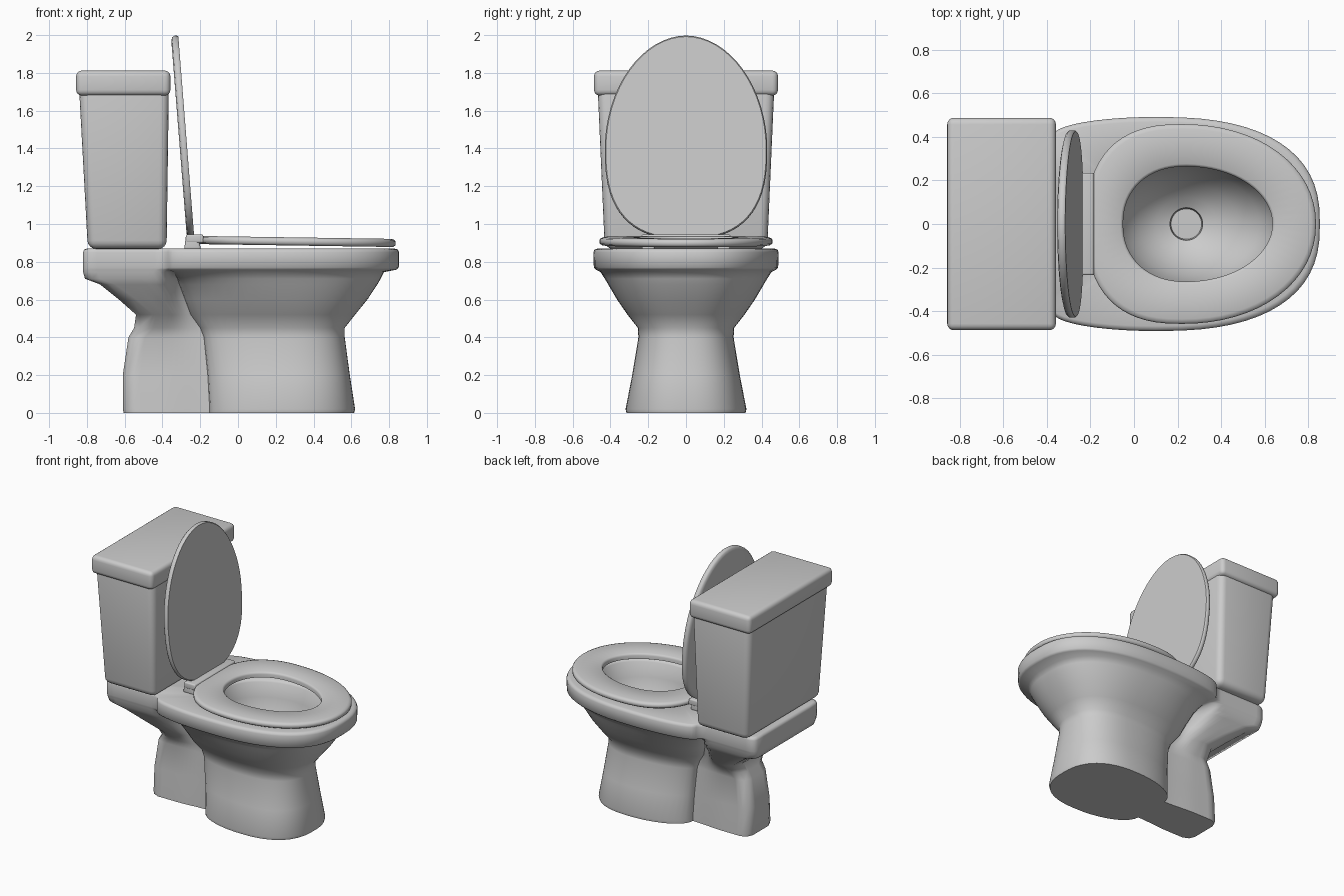
import bpy, bmesh, math
from mathutils import Vector

if "Cube" in bpy.data.objects:
    bpy.data.objects.remove(bpy.data.objects["Cube"])


def finish(bm, name, angle=35):
    bmesh.ops.recalc_face_normals(bm, faces=bm.faces)
    me = bpy.data.meshes.new(name)
    bm.to_mesh(me)
    bm.free()
    ob = bpy.data.objects.new(name, me)
    bpy.context.collection.objects.link(ob)
    bpy.ops.object.select_all(action='DESELECT')
    ob.select_set(True)
    bpy.context.view_layer.objects.active = ob
    bpy.ops.object.shade_smooth_by_angle(angle=math.radians(angle))
    return ob


def loft(name, rings, closed=False, angle=35):
    """Bridge rings of equal point count; cap the ends unless closed."""
    bm = bmesh.new()
    vs = [[bm.verts.new(p) for p in r] for r in rings]
    n = len(vs[0])
    pairs = list(zip(vs, vs[1:])) + ([(vs[-1], vs[0])] if closed else [])
    for a, b in pairs:
        for i in range(n):
            j = (i + 1) % n
            bm.faces.new((a[i], a[j], b[j], b[i]))
    if not closed:
        bm.faces.new(vs[0])
        bm.faces.new(vs[-1])
    return finish(bm, name, angle)


def mirror(half):
    return half + [(x, -y) for x, y in reversed(half[1:-1])]


def smooth(t):
    t = max(0.0, min(1.0, t))
    return t * t * (3 - 2 * t)


def egg(xf, xc, xr, hw, nf=2.0, nr=2.0, count=32):
    """Egg outline with separate front and rear roundness."""
    half = []
    for i in range(count + 1):
        th = math.pi * i / count
        c, s = math.cos(th), max(0.0, math.sin(th))
        n, a = (nf, xf - xc) if c >= 0 else (nr, xc - xr)
        x = xc + math.copysign(abs(c) ** (2 / n), c) * a
        half.append((x, 0.0 if i in (0, count) else hw * s ** (2 / n)))
    return mirror(half)


def body_outline(xf, xc, hw, xw, ww, xr, hr, r=0.04):
    """Rounded front, rounded back of bowl to waist xw, wings from x=-0.4, squared rear xr."""
    half = []
    for i in range(17):
        th = math.pi / 2 * i / 16
        half.append((xc + (xf - xc) * abs(math.cos(th)) ** 0.8,
                     hw * math.sin(th) ** 0.8))
    for i in range(1, 11):
        th = math.pi / 2 * i / 10
        half.append((xc + (xw - xc) * math.sin(th), ww + (hw - ww) * math.cos(th)))
    for i in range(1, 13):
        x = xw + (xr + r - xw) * i / 12
        half.append((x, ww + (hr - ww) * smooth((xw - x) / (xw + 0.41))))
    half += [(xr + 0.3 * r, hr - 0.3 * r), (xr, hr - r)]
    half += [(xr, (hr - r) * (1 - i / 5)) for i in range(1, 6)]
    return mirror(half)


# Bowl body: pedestal, flared bowl, rear wings and shelf, rim
sections = [  # z, front, centre, half width, waist x, waist width, rear, rear width, corner
    (0.00, .615, .24, .315, -.15, .135, -.605, .15, .06),
    (0.02, .62, .24, .32, -.15, .135, -.61, .15, .06),
    (0.20, .592, .24, .285, -.16, .13, -.61, .14, .06),
    (0.40, .565, .22, .252, -.18, .125, -.58, .135, .06),
    (0.45, .565, .22, .255, -.20, .125, -.55, .15, .08),
    (0.52, .62, .20, .31, -.25, .15, -.54, .215, .09),
    (0.60, .685, .18, .365, -.28, .18, -.63, .28, .07),
    (0.68, .738, .14, .412, -.31, .22, -.73, .34, .05),
    (0.71, .755, .12, .43, -.32, .27, -.81, .36, .04),
    (0.745, .772, .10, .452, -.34, .34, -.82, .368, .04),
    (0.758, .838, .10, .477, -.37, .395, -.82, .372, .04),
    (0.77, .851, .10, .488, -.37, .405, -.82, .375, .04),
    (0.85, .853, .10, .491, -.37, .408, -.82, .376, .04),
    (0.865, .846, .10, .484, -.37, .40, -.815, .372, .04),
    (0.87, .828, .10, .468, -.37, .39, -.80, .365, .04),
]
rings = [[(x, y, s[0]) for x, y in body_outline(*s[1:])] for s in sections]
# Basin inside, following the angles of the rim down to the drain
cx = 0.28
angles = [math.atan2(p[1], p[0] - cx) for p in rings[-1]]
for z, c, a, b in [(.87, .28, .39, .30), (.855, .28, .375, .285), (.75, .275, .36, .27),
                   (.64, .265, .31, .235), (.55, .25, .23, .18), (.49, .24, .14, .12),
                   (.465, .24, .075, .075), (.40, .24, .07, .07)]:
    rings.append([(c + a * math.cos(t), b * math.sin(t), z) for t in angles])
loft("bowl_body", rings, angle=55)


# Seat ring, tipped slightly toward the front
def seat_ring(outline, z):
    return [(x, y, z - 0.015 * (x - 0.3)) for x, y in outline]


seat = []
for d, z in [(.015, .886), (0, .896), (0, .914), (.006, .923), (.022, .929)]:
    seat.append(seat_ring(egg(.835 - d, .22, -.22 + d, .458 - d, 2.1, 2.5), z))
for d, z in [(.012, .929), (.003, .923), (0, .914), (0, .89), (.008, .886)]:
    seat.append(seat_ring(egg(.635 + d, .24, -.05 - d, .264 + d, 2.0, 2.2), z))
loft("seat", seat, closed=True, angle=60)

# Raised seat lid, leaning back against the tank
base = Vector((-.25, 0, .92))
up = Vector((-.085, 0, 1.075)).normalized()
out = Vector((up.z, 0, -up.x))


def lid_ring(d, h):
    return [base + up * u + Vector((0, v, 0)) + out * h
            for u, v in egg(1.08 - d, .48, d, .43 - d, 1.95, 2.6)]


loft("seat_lid", [lid_ring(d, h) for d, h in
                  [(.03, -.02), (.008, -.015), (0, -.005), (0, .012), (.006, .019)]],
     angle=45)


# Tapered, rounded boxes: tank, tank lid, hinge parts
def tapered_box(name, bottom, top, bevel):
    """bottom and top are (x0, x1, y0, y1, z)."""
    bm = bmesh.new()
    q = []
    for x0, x1, y0, y1, z in (bottom, top):
        q.append([bm.verts.new(p) for p in
                  ((x0, y0, z), (x1, y0, z), (x1, y1, z), (x0, y1, z))])
    a, b = q
    bm.faces.new(a[::-1])
    bm.faces.new(b)
    for i in range(4):
        j = (i + 1) % 4
        bm.faces.new((a[i], a[j], b[j], b[i]))
    bmesh.ops.bevel(bm, geom=bm.edges[:], offset=bevel, segments=4,
                    profile=0.5, affect='EDGES')
    return finish(bm, name)


tapered_box("tank", (-.795, -.378, -.43, .43, .868), (-.842, -.366, -.468, .468, 1.73), .045)
tapered_box("tank_lid", (-.857, -.358, -.487, .487, 1.68), (-.857, -.358, -.487, .487, 1.812), .03)
tapered_box("hinge_bar", (-.275, -.178, -.235, .235, .9), (-.275, -.185, -.235, .235, .945), .01)
for side, y in (("left", -.2), ("right", .2)):
    tapered_box("hinge_post_" + side, (-.285, -.195, y - .035, y + .035, .865),
                (-.275, -.215, y - .03, y + .03, .943), .012)
